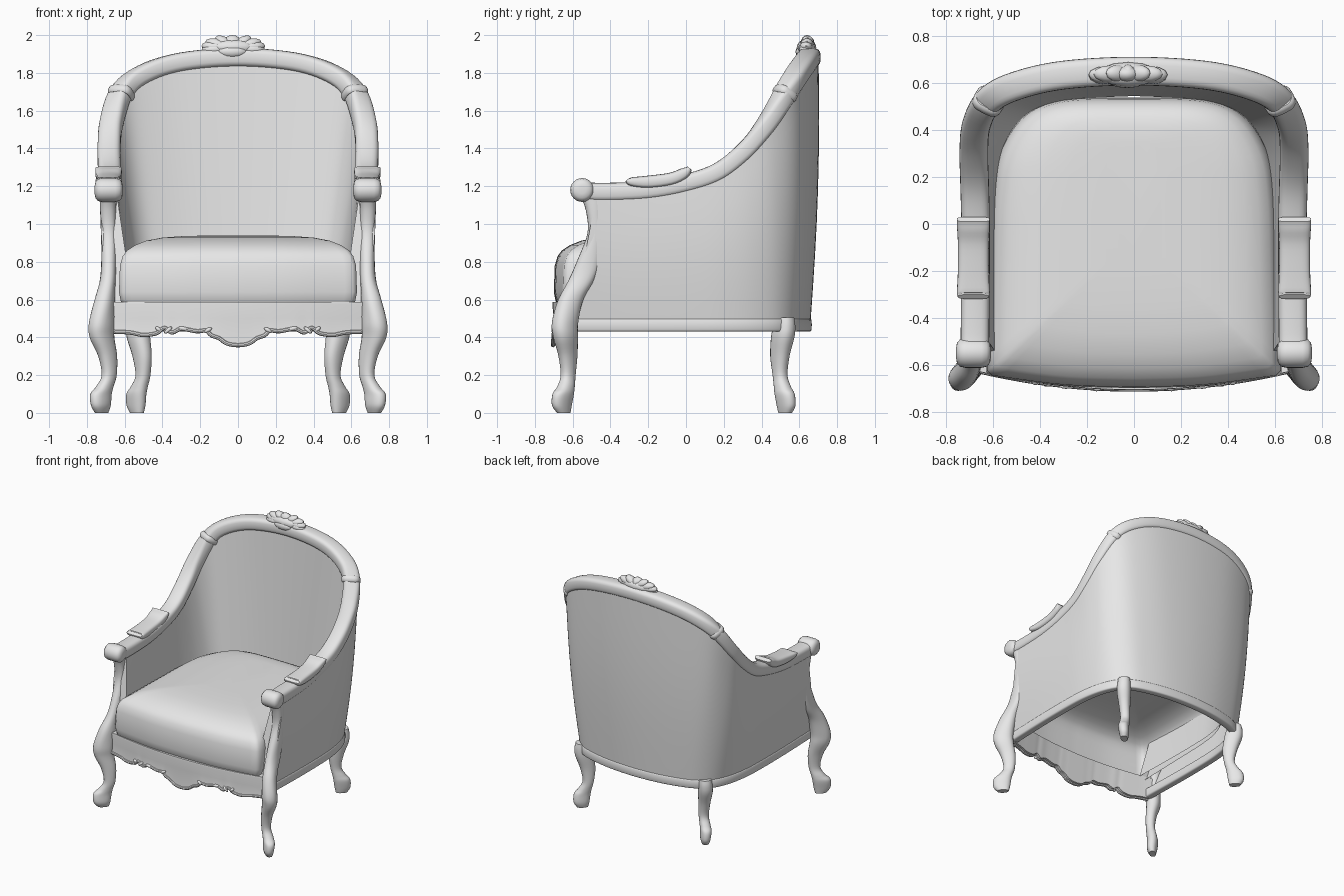
import bpy, bmesh, math
from mathutils import Vector, Matrix

cube = bpy.data.objects.get("Cube")
if cube:
    bpy.data.objects.remove(cube)

COLOR = (0.8, 0.8, 0.8, 1)
mat = bpy.data.materials.new("light grey")
mat.use_nodes = True
mat.diffuse_color = COLOR
mat.node_tree.nodes["Principled BSDF"].inputs["Base Color"].default_value = COLOR


def finish(name, bm, mirror=False, angle=40):
    bmesh.ops.recalc_face_normals(bm, faces=bm.faces)
    me = bpy.data.meshes.new(name)
    bm.to_mesh(me)
    bm.free()
    me.materials.append(mat)
    me.shade_smooth()
    me.set_sharp_from_angle(angle=math.radians(angle))
    ob = bpy.data.objects.new(name, me)
    bpy.context.collection.objects.link(ob)
    if mirror:
        ob.modifiers.new("Mirror", "MIRROR")
    return ob


def spline(pts, n):
    """Catmull-Rom through tuples of any length, n steps per span."""
    out = []
    for i in range(len(pts) - 1):
        a, b, c, d = (pts[min(max(i + k, 0), len(pts) - 1)] for k in (-1, 0, 1, 2))
        for s in range(n):
            t = s / n
            out.append(tuple(0.5 * (2 * q + (r - p) * t + (2 * p - 5 * q + 4 * r - w) * t * t
                                    + (3 * q - p - 3 * r + w) * t ** 3)
                             for p, q, r, w in zip(a, b, c, d)))
    return out + [tuple(pts[-1])]


def loft(name, rings, closed=True, start=True, mirror=False, angle=40):
    bm = bmesh.new()
    rows = [[bm.verts.new(p) for p in ring] for ring in rings]
    m = len(rows[0])
    for a, b in zip(rows, rows[1:]):
        for j in range(m if closed else m - 1):
            k = (j + 1) % m
            bm.faces.new((a[j], a[k], b[k], b[j]))
    if start:
        bm.faces.new(rows[0])
    bm.faces.new(rows[-1])
    return finish(name, bm, mirror, angle)


def oval(a, b, power=2.0, n=20):
    """Rounded section, squarer as power grows."""
    e = 2 / power
    pts = []
    for i in range(n):
        c, s = math.cos(math.tau * i / n), math.sin(math.tau * i / n)
        pts.append((math.copysign(abs(c) ** e, c) * a, math.copysign(abs(s) ** e, s) * b))
    return pts


def sweep(name, path, power=2.0, n=20, mirror=False):
    """Path rows are x, y, z, half width, half height."""
    rings = []
    for i, (x, y, z, a, b) in enumerate(path):
        t = Vector(path[min(i + 1, len(path) - 1)][:3]) - Vector(path[max(i - 1, 0)][:3])
        side = t.cross(Vector((0, 0, 1))).normalized()
        up = side.cross(t).normalized()
        rings.append([Vector((x, y, z)) + side * u + up * v for u, v in oval(a, b, power, n)])
    return loft(name, rings, mirror=mirror)


def leg(name, rows):
    """Rows are z, x, y, long half size, short half size, turn of the long side."""
    rings = []
    for z, x, y, a, b, turn in spline(rows, 5):
        c, s = math.cos(math.radians(turn)), math.sin(math.radians(turn))
        rings.append([(x + c * u - s * v, y + s * u + c * v, z) for u, v in oval(a, b, 2.3)])
    return loft(name, rings, mirror=True)


def blobs(name, items, mirror=False):
    """Carved lobes: centre, half sizes, turn about the y axis."""
    bm = bmesh.new()
    for loc, size, turn in items:
        m = Matrix.Translation(loc) @ Matrix.Rotation(turn, 4, 'Y') @ Matrix.Diagonal((*size, 1))
        bmesh.ops.create_uvsphere(bm, u_segments=12, v_segments=8, radius=1, matrix=m)
    return finish(name, bm, mirror)


# Half outline of the shell: rail x, y, z and base x, y
half = [(.678, -.47, 1.168, .67, -.60), (.676, -.2, 1.178, .68, -.25), (.676, .02, 1.22, .68, .05),
        (.68, .18, 1.28, .67, .22), (.683, .32, 1.395, .64, .37), (.67, .43, 1.535, .585, .49),
        (.615, .53, 1.70, .495, .57), (.5, .59, 1.795, .37, .615), (.3, .635, 1.858, .2, .648)]
outline = half + [(0, .652, 1.882, 0, .66)]
outline += [(-a, b, c, -d, e) for a, b, c, d, e in reversed(half)]
rows = spline(outline, 6)

# Hollow upholstered shell: outer wall, and inner wall leaning in to the cushion
rings, frame = [], []
for i, (rx, ry, rz, bx, by) in enumerate(rows):
    p, q = rows[max(i - 1, 0)], rows[min(i + 1, len(rows) - 1)]
    out = Vector((q[4] - p[4], p[3] - q[3], 0)).normalized()
    top, low = Vector((rx, ry, rz)), Vector((bx, by, .49))
    outer = [low.lerp(top + out * .05, k / 8) + out * .018 * math.sin(math.pi * k / 8)
             for k in range(9)]
    foot = low - out * .115 + Vector((0, 0, .09))
    inner = [foot.lerp(top - out * .035, k / 8) for k in range(8, -1, -1)]
    rings.append(outer + inner)
    frame.append((*(low - out * .024)[:2], .466, .03, .036))
loft("upholstered_shell", rings, closed=False)

# Wooden top rail running from arm to arm
line = [(.68, -.56, 1.18)] + [r[:3] for r in outline] + [(-.68, -.56, 1.18)]
sweep("top_rail", [(x, y, z, .061, .05) for x, y, z in spline(line, 6)], 3.2, 24)

# Base frame
sweep("base_frame", frame, 5, 16)

# Scrolled arm ends
sweep("arm_scroll", [(x, -.55, 1.18, r, r) for x, r in
      ((.61, .02), (.614, .042), (.628, .058), (.65, .063), (.72, .063), (.742, .058),
       (.755, .042), (.759, .02))], 2, 24, True)

# Arm pads with raised lips at both ends
sweep("arm_pad", spline([(.685, -.31, 1.236, .066, .012), (.685, -.29, 1.224, .07, .024),
                         (.685, -.2, 1.222, .066, .034), (.685, -.08, 1.238, .066, .034),
                         (.685, -.01, 1.268, .07, .03), (.685, .02, 1.295, .07, .014)], 4), 3.5, 24, True)

# Slim collars around the rail
sweep("rail_collar", [(.615 + .05 * t, .53 - .1 * t, 1.7 - .16 * t, w, w - .006) for t, w in
      ((-.06, .058), (-.02, .066), (.06, .068), (.14, .066), (.18, .058))], 3, 20, True)

# Front posts flowing into curved legs
leg("front_leg", [(0, .722, -.647, .042, .024, -45), (.04, .726, -.657, .062, .036, -45),
                  (.1, .725, -.65, .066, .04, -45), (.14, .705, -.635, .05, .038, -45),
                  (.2, .682, -.624, .042, .034, -45), (.3, .69, -.625, .055, .04, -45),
                  (.4, .72, -.637, .072, .052, -45), (.48, .722, -.64, .074, .056, -50),
                  (.6, .705, -.61, .067, .05, -70), (.7, .69, -.555, .068, .042, -90),
                  (.8, .684, -.515, .064, .04, -90), (.95, .685, -.48, .042, .04, -90),
                  (1.07, .688, -.485, .045, .042, -90), (1.15, .685, -.5, .06, .045, -90)])

# Back legs
leg("back_leg", [(0, .535, .525, .042, .026, 45), (.04, .54, .53, .058, .036, 45),
                 (.1, .538, .522, .06, .04, 45), (.14, .522, .51, .048, .038, 45),
                 (.2, .503, .498, .04, .036, 45), (.3, .508, .497, .055, .042, 45),
                 (.4, .527, .512, .066, .052, 45), (.46, .532, .52, .062, .05, 45),
                 (.505, .53, .52, .055, .046, 45)])

# Seat cushion, hollow below: plan outline shrunk level by level
side = spline([(0, -.7), (.3, -.69), (.61, -.65)], 5)
side += spline([(.63, -.63), (.62, -.2), (.61, .1), (.575, .3), (.47, .46), (.3, .53), (0, .54)], 5)
plan = side + [(-x, y) for x, y in reversed(side[1:-1])]
levels = [(.56, .03), (.59, .01), (.64, 0), (.78, .005), (.83, .02), (.86, .042),
          (.888, .085), (.912, .145), (.928, .23), (.936, .34), (.94, .5)]
loft("seat_cushion", [[(x * (1 - d / .63), .2 + (y - .2) * (1 - d / .9), z) for x, y in plan]
                      for z, d in levels], start=False, angle=50)


def bow(x):
    return -.71 + .075 * (x / .65) ** 2


# Front apron with a scalloped lower edge
edge = [(0, .358), (.06, .368), (.1, .395), (.14, .41), (.17, .435), (.22, .432), (.3, .445),
        (.35, .425), (.39, .45), (.43, .422), (.5, .412), (.57, .425), (.66, .43)]
scallop = spline([(-x, z) for x, z in reversed(edge[1:])] + edge, 4)
loft("front_apron", [[(x, bow(x) + .004, .588), (x, bow(x) + .002, .575), (x, bow(x) + .01, .5),
                      (x, bow(x) + .004, z), (x, bow(x) + .035, z), (x, bow(x) + .06, .588)]
                     for x, z in scallop])
sweep("apron_beading", [(x, bow(x) + .006, z, .011, .011) for x, z in scallop], 2, 8)

# Small carved curls on the apron
blobs("apron_curl", [((x, bow(x) + .004, z), (w, .012, .011), t) for x, z, w, t in
      ((.16, .438, .024, .5), (.29, .446, .028, -.2), (.37, .438, .026, .7),
       (.42, .442, .02, -.7))], True)

# Carved crest: a leafy mass with a fan of lobes over the middle of the rail
fan = [((-.025, .638, 1.935), (.13, .052, .044), 0), ((-.03, .608, 1.912), (.08, .028, .032), 0)]
for k in range(9):
    a = math.pi * (k / 8 * 1.12 - .06)
    c, s = math.cos(a), math.sin(a)
    fan.append(((-.025 + .1 * c, .634 + .01 * s, 1.93 + .03 * s),
                (.065 * abs(c) + .036 * abs(s), .036, .03), -math.atan2(s * .3, c)))
fan.append(((-.03, .64, 1.955), (.05, .034, .045), 0))
blobs("carved_crest", fan)
